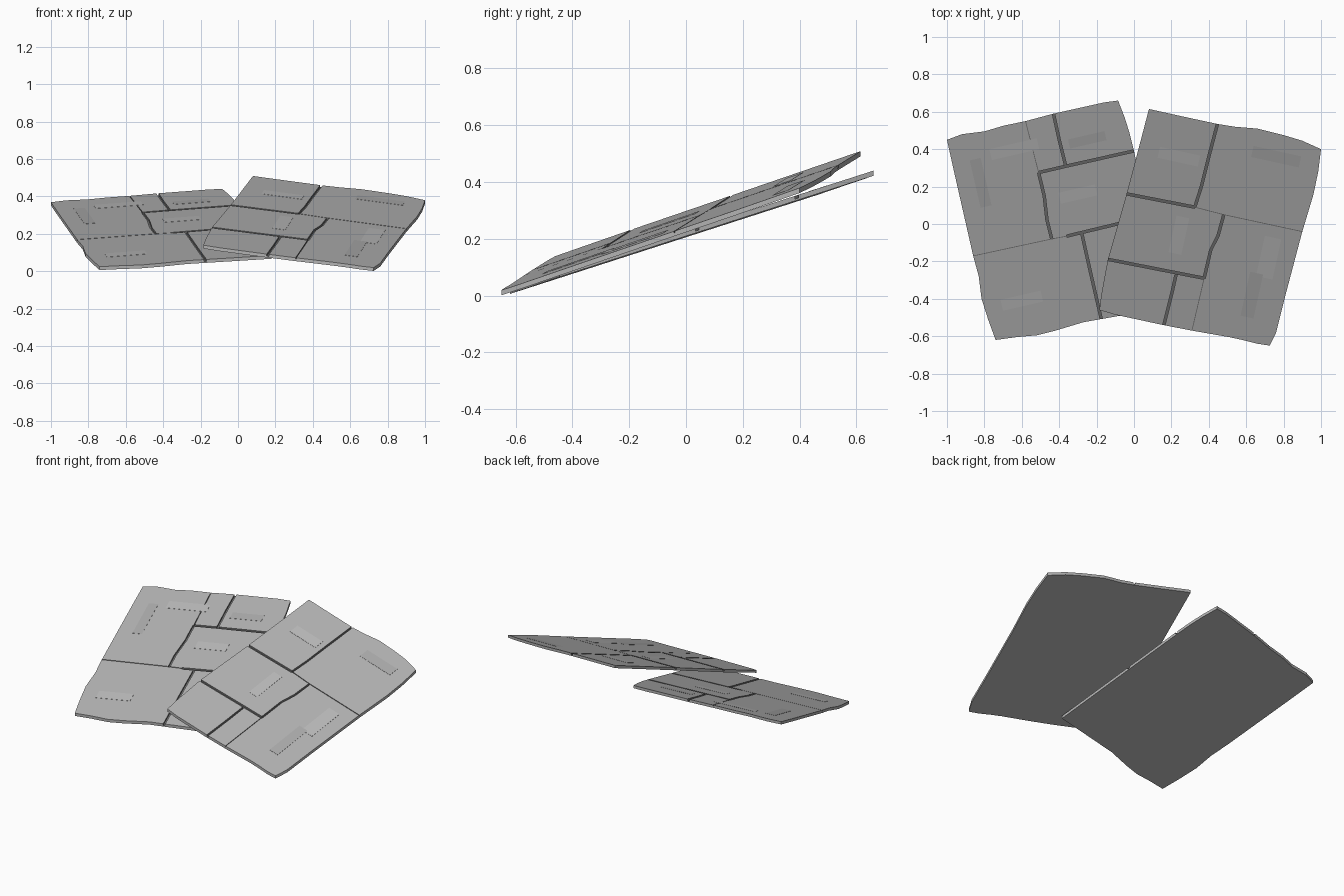
import bpy
import bmesh
from mathutils import Vector

cube = bpy.data.objects.get("Cube")
if cube:
    bpy.data.objects.remove(cube, do_unlink=True)


def make_material(name, value):
    material = bpy.data.materials.new(name)
    material.use_nodes = True
    color = (value, value, value, 1)
    material.diffuse_color = color
    shader = material.node_tree.nodes["Principled BSDF"]
    shader.inputs["Base Color"].default_value = color
    shader.inputs["Roughness"].default_value = 0.8
    return material


stone = make_material("stone grey", 0.44)
pale = make_material("pale stone", 0.48)
worn = make_material("worn stone", 0.40)
shade = make_material("groove grey", 0.17)

THICKNESS = 0.018


def prism(name, outline, plane, low, high, material):
    """Flat prism following a sloped plane, between two offsets from it."""
    height, slope_x, slope_y = plane
    bm = bmesh.new()
    verts = [bm.verts.new((x, y, height + slope_x * x + slope_y * y + low))
             for x, y in outline]
    face = bm.faces.new(verts)
    grown = bmesh.ops.extrude_face_region(bm, geom=[face])
    top = [v for v in grown["geom"] if isinstance(v, bmesh.types.BMVert)]
    bmesh.ops.translate(bm, verts=top, vec=(0, 0, high - low))
    bmesh.ops.recalc_face_normals(bm, faces=bm.faces)
    mesh = bpy.data.meshes.new(name)
    bm.to_mesh(mesh)
    bm.free()
    mesh.materials.append(material)
    obj = bpy.data.objects.new(name, mesh)
    bpy.context.collection.objects.link(obj)
    return obj


def strip(path, width):
    """Outline of a narrow band along a path."""
    points = [Vector(p) for p in path]
    left, right = [], []
    for i, p in enumerate(points):
        along = points[min(i + 1, len(points) - 1)] - points[max(i - 1, 0)]
        side = Vector((-along.y, along.x)).normalized() * width / 2
        left.append(p + side)
        right.append(p - side)
    return left + right[::-1]


def carve(panel, plane, path, width, depth):
    """Cut one joint into the top of a panel."""
    cutter = prism("joint_cutter", strip(path, width), plane,
                   THICKNESS - depth, THICKNESS + depth, shade)
    cutter.hide_render = True
    cut = panel.modifiers.new("joint", "BOOLEAN")
    cut.object = cutter
    cut.operation = "DIFFERENCE"
    cut.solver = "EXACT"
    cut.material_mode = "TRANSFER"
    bpy.context.view_layer.objects.active = panel
    bpy.ops.object.modifier_apply(modifier=cut.name)
    bpy.data.objects.remove(cutter, do_unlink=True)


def patch(name, plane, center, size, lean, material):
    """Thin plate of a slightly different grey, skewed with its panel."""
    (cx, cy), (w, h) = center, size
    along = Vector((1, lean)).normalized()
    across = Vector((-along.y, along.x))
    corners = [Vector((cx, cy)) + along * w * i / 2 + across * h * j / 2
               for i, j in ((-1, -1), (1, -1), (1, 1), (-1, 1))]
    prism(name, corners, plane, THICKNESS - 0.001, THICKNESS + 0.001, material)


def build_panel(name, plane, outline, wide, narrow, patches, lean):
    panel = prism(name, outline, plane, 0, THICKNESS, stone)
    for path in wide:
        carve(panel, plane, path, 0.013, 0.011)
    for path in narrow:
        carve(panel, plane, path, 0.004, 0.006)
    for i, (center, size, material) in enumerate(patches):
        patch(f"{name}_patch_{i}", plane, center, size, lean, material)


# Lower panel, on the right side of the model
build_panel(
    "lower_panel", (0.209, 0.004, 0.323),
    [(-1, .45), (-.96, .27), (-.86, -.17), (-.83, -.28), (-.815, -.4),
     (-.78, -.51), (-.74, -.62), (-.63, -.605), (-.52, -.595), (-.42, -.57),
     (-.27, -.525), (-.1, -.495), (.18, -.445), (0, .39), (-.025, .49),
     (-.05, .57), (-.085, .66), (-.16, .65), (-.25, .63), (-.43, .59),
     (-.58, .55), (-.7, .525), (-.8, .495), (-.92, .48)],
    [[(-.51, .275), (-.36, .31), (.02, .395)],
     [(-.435, .61), (-.4, .45), (-.365, .31)],
     [(-.51, .275), (-.48, .15), (-.465, .02), (-.44, -.08)],
     [(-.36, -.065), (-.09, 0), (.12, .05)],
     [(-.28, -.047), (-.23, -.27), (-.17, -.53)]],
    [[(-.585, .57), (-.51, .275)],
     [(-.88, -.175), (-.44, -.08), (-.36, -.065)]],
    [((-.64, .4), (.26, .06), pale), ((-.82, .22), (.06, .26), worn),
     ((-.6, -.41), (.22, .06), pale), ((-.25, .45), (.2, .05), worn),
     ((-.3, .16), (.2, .06), pale)], 0.23)

# Upper panel, on the left side of the model
build_panel(
    "upper_panel", (0.275, -0.057, 0.358),
    [(.08, .615), (.26, .575), (.445, .535), (.54, .52), (.66, .51),
     (.8, .475), (.9, .445), (1, .4), (.985, .28), (.96, .16), (.9, -.04),
     (.81, -.38), (.76, -.58), (.725, -.65), (.66, -.64), (.58, -.62),
     (.51, -.605), (.31, -.57), (.155, -.54), (-.1, -.485), (-.185, -.46),
     (-.175, -.38), (-.14, -.19), (-.04, .16), (0, .31)],
    [[(.45, .55), (.4, .36), (.36, .2), (.325, .09)],
     [(-.06, .165), (.325, .09)],
     [(.48, .05), (.45, -.06), (.41, -.14), (.375, -.29)],
     [(-.16, -.185), (.375, -.29)],
     [(.225, -.27), (.2, -.38), (.155, -.56)]],
    [[(.325, .09), (.48, .05), (.92, -.045)],
     [(.375, -.29), (.305, -.59)]],
    [((.63, -.38), (.07, .24), worn), ((.72, -.18), (.09, .22), pale),
     ((.24, -.06), (.07, .2), pale), ((.76, .36), (.26, .06), worn),
     ((.24, .36), (.22, .06), pale)], -0.22)
